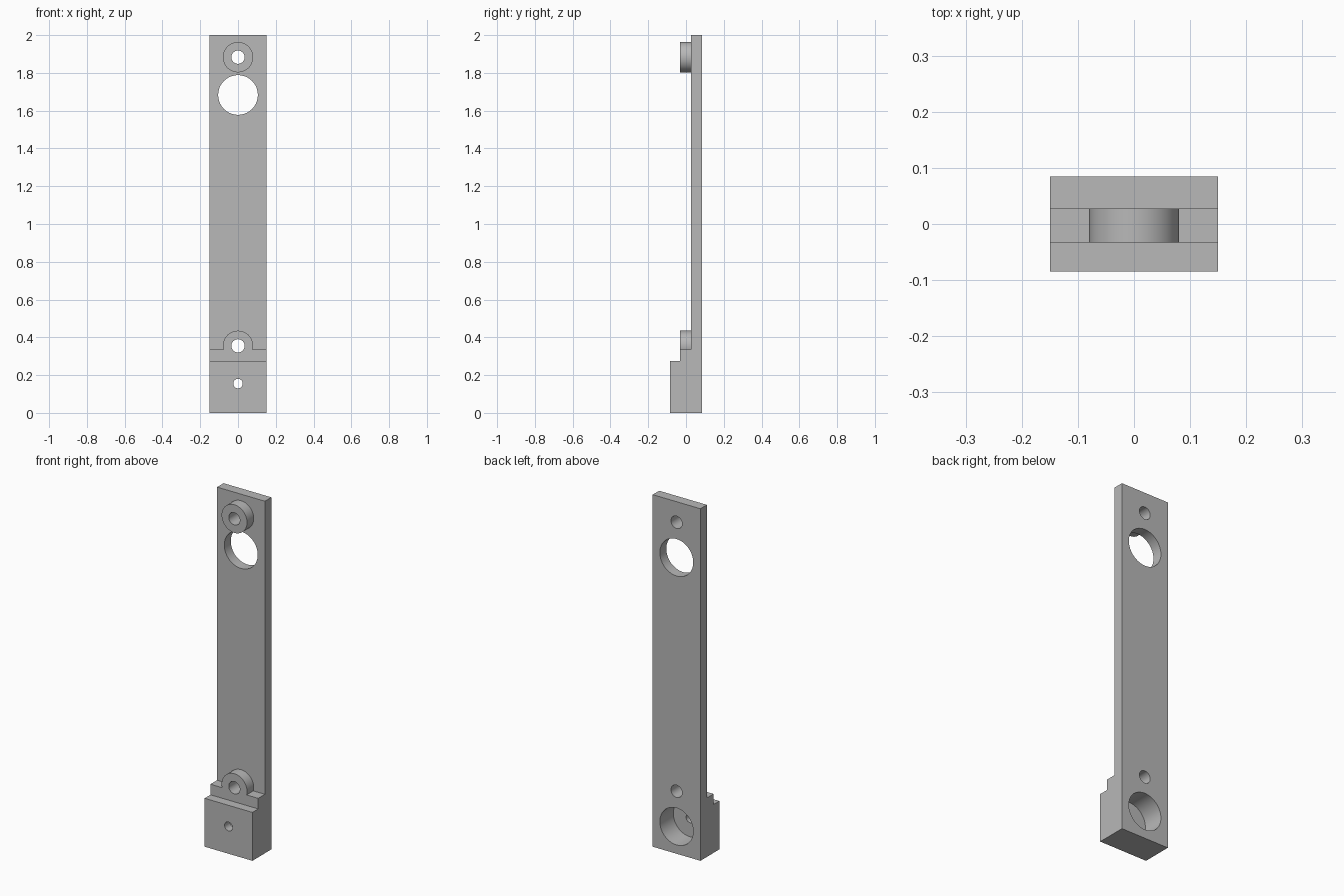
import bpy, bmesh
from math import sin, cos, pi, radians

cube = bpy.data.objects.get("Cube")
if cube:
    bpy.data.objects.remove(cube, do_unlink=True)

# Main dimensions
HALF_W, HEIGHT = 0.15, 2.0
BACK, PLATE_FRONT, STEP_FRONT, FOOT_FRONT = 0.085, 0.027, -0.033, -0.085
FOOT_TOP, STEP_TOP = 0.275, 0.335
UPPER_PIVOT, LOWER_PIVOT = 1.883, 0.355
UPPER_HOLE, LOWER_HOLE = 1.683, 0.155

grey = bpy.data.materials.new("plain grey")
grey.use_nodes = True
colour = (0.48, 0.48, 0.48, 1)
grey.diffuse_color = colour
grey.node_tree.nodes["Principled BSDF"].inputs["Base Color"].default_value = colour


def extrude(name, points, offset):
    """Solid made by pushing a flat outline along an offset."""
    bm = bmesh.new()
    face = bm.faces.new([bm.verts.new(p) for p in points])
    new = bmesh.ops.extrude_face_region(bm, geom=[face])["geom"]
    bmesh.ops.translate(bm, vec=offset, verts=[v for v in new if isinstance(v, bmesh.types.BMVert)])
    bmesh.ops.recalc_face_normals(bm, faces=bm.faces)
    mesh = bpy.data.meshes.new(name)
    bm.to_mesh(mesh)
    bm.free()
    mesh.materials.append(grey)
    obj = bpy.data.objects.new(name, mesh)
    bpy.context.collection.objects.link(obj)
    return obj


def disc(name, z, radius, y0, y1, start=0, sweep=360, steps=64):
    """Round solid along y; a partial sweep closes with a chord."""
    count = steps if sweep == 360 else steps + 1
    angles = [radians(start + sweep * i / steps) for i in range(count)]
    points = [(radius * cos(a), y0, z + radius * sin(a)) for a in angles]
    return extrude(name, points, (0, y1 - y0, 0))


# Bar with stepped foot, from its side profile
profile = [(BACK, 0), (BACK, HEIGHT), (PLATE_FRONT, HEIGHT), (PLATE_FRONT, STEP_TOP),
           (STEP_FRONT, STEP_TOP), (STEP_FRONT, FOOT_TOP), (FOOT_FRONT, FOOT_TOP), (FOOT_FRONT, 0)]
bar = extrude("stepped_bar", [(-HALF_W, y, z) for y, z in profile], (2 * HALF_W, 0, 0))

# Raised bosses, sunk slightly into the bar
inside = PLATE_FRONT + 0.03
bosses = [disc("upper_boss", UPPER_PIVOT, 0.08, STEP_FRONT, inside),
          disc("lower_boss", LOWER_PIVOT, 0.08, STEP_FRONT, inside, -30, 240)]

# Pivot holes, large window, screw hole and blind recess in the back
holes = [disc("upper_pivot_cutter", UPPER_PIVOT, 0.035, -0.2, 0.2),
         disc("lower_pivot_cutter", LOWER_PIVOT, 0.035, -0.2, 0.2),
         disc("window_cutter", UPPER_HOLE, 0.105, -0.2, 0.2),
         disc("screw_cutter", LOWER_HOLE, 0.025, -0.2, 0.2),
         disc("recess_cutter", LOWER_HOLE, 0.105, -0.036, 0.2)]

for operation, tools in (("UNION", bosses), ("DIFFERENCE", holes)):
    for tool in tools:
        tool.hide_render = True
        mod = bar.modifiers.new(tool.name, "BOOLEAN")
        mod.operation, mod.solver, mod.object = operation, "EXACT", tool

# Bake the booleans and remove the helpers
bpy.context.view_layer.update()
result = bpy.data.meshes.new_from_object(bar.evaluated_get(bpy.context.evaluated_depsgraph_get()))
bar.modifiers.clear()
bar.data = result
result.materials.clear()
result.materials.append(grey)
for face in result.polygons:
    face.material_index = 0
for tool in bosses + holes:
    bpy.data.objects.remove(tool, do_unlink=True)

# Smooth round walls, crisp edges
bpy.ops.object.select_all(action="DESELECT")
bar.select_set(True)
bpy.context.view_layer.objects.active = bar
bpy.ops.object.shade_smooth_by_angle(angle=radians(30))
